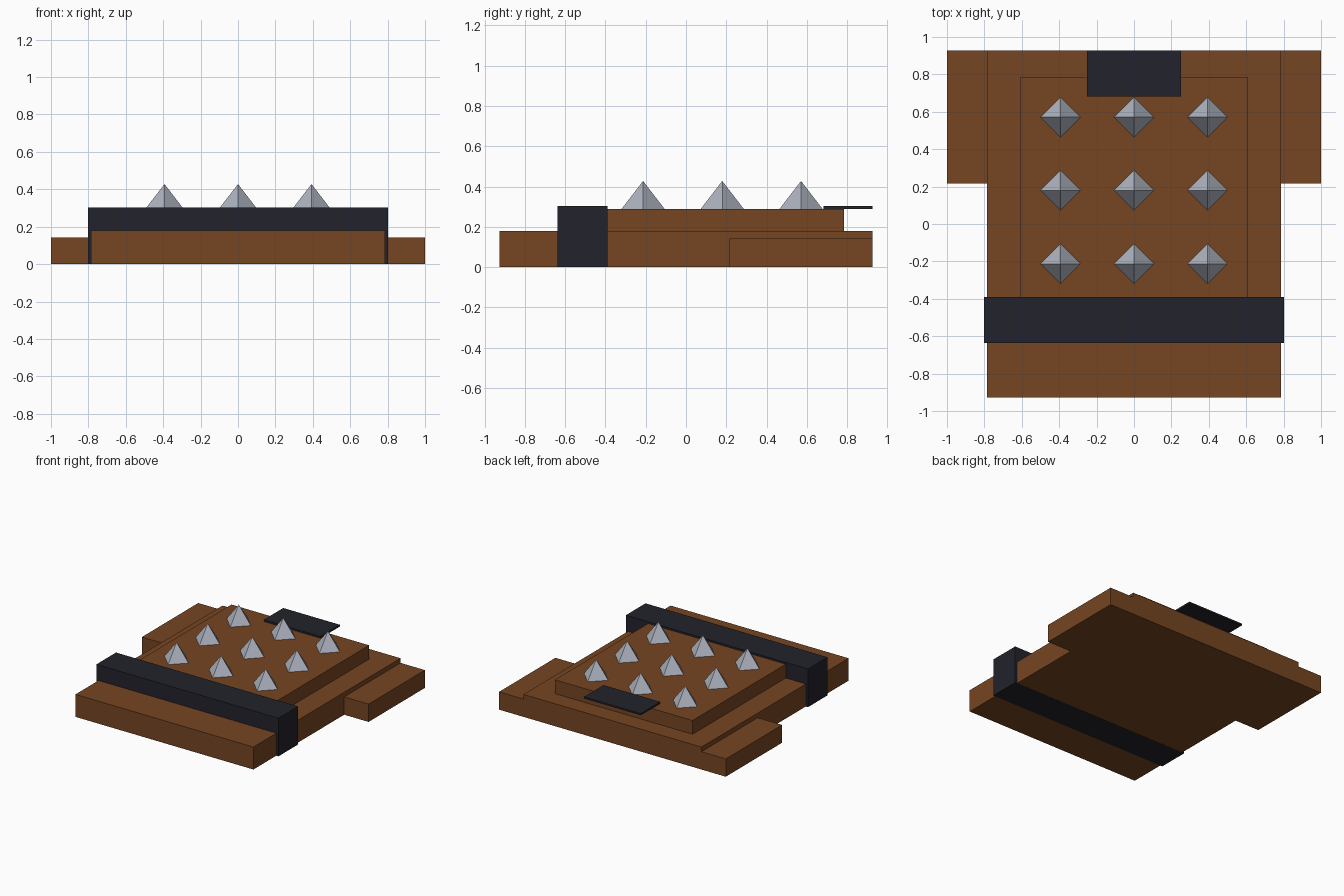
import bpy
import math

cube = bpy.data.objects.get("Cube")
if cube:
    bpy.data.objects.remove(cube, do_unlink=True)


def material(name, rgb):
    mat = bpy.data.materials.new(name)
    mat.use_nodes = True
    color = (*rgb, 1)
    mat.diffuse_color = color
    mat.node_tree.nodes["Principled BSDF"].inputs["Base Color"].default_value = color
    return mat


brown = material("brown leather", (0.18, 0.06, 0.016))
dark = material("dark strap", (0.016, 0.016, 0.025))
steel = material("steel", (0.42, 0.45, 0.52))


def box(name, x, y, z, mat):
    """Box spanning the (min, max) pairs on each axis."""
    spans = (x, y, z)
    bpy.ops.mesh.primitive_cube_add(size=1, location=[(a + b) / 2 for a, b in spans])
    obj = bpy.context.object
    obj.name = name
    obj.scale = [b - a for a, b in spans]
    bpy.ops.object.transform_apply(location=False, rotation=False, scale=True)
    obj.data.materials.append(mat)


# Layered leather body
box("base_slab", (-0.785, 0.785), (-0.927, 0.927), (0.001, 0.18), brown)
box("raised_pad", (-0.607, 0.607), (-0.5, 0.785), (0.17, 0.29), brown)
for side, name in ((1, "left_tab"), (-1, "right_tab")):
    box(name, sorted((side * 0.78, side)), (0.217, 0.927), (0.001, 0.143), brown)

# Strap around the front and small plate at the back
box("front_strap", (-0.803, 0.803), (-0.637, -0.39), (0, 0.304), dark)
box("back_plate", (-0.25, 0.25), (0.682, 0.927), (0.29, 0.304), dark)

# Grid of pyramid studs, corners on the axes
radius, height = 0.108, 0.14
for row, y in enumerate((-0.213, 0.18, 0.571)):
    for col in range(3):
        bpy.ops.mesh.primitive_cone_add(
            vertices=4, radius1=radius, radius2=0, depth=height,
            location=((col - 1) * 0.393, y, 0.288 + height / 2))
        stud = bpy.context.object
        stud.name = f"stud_{row + 1}_{col + 1}"
        stud.data.materials.append(steel)
